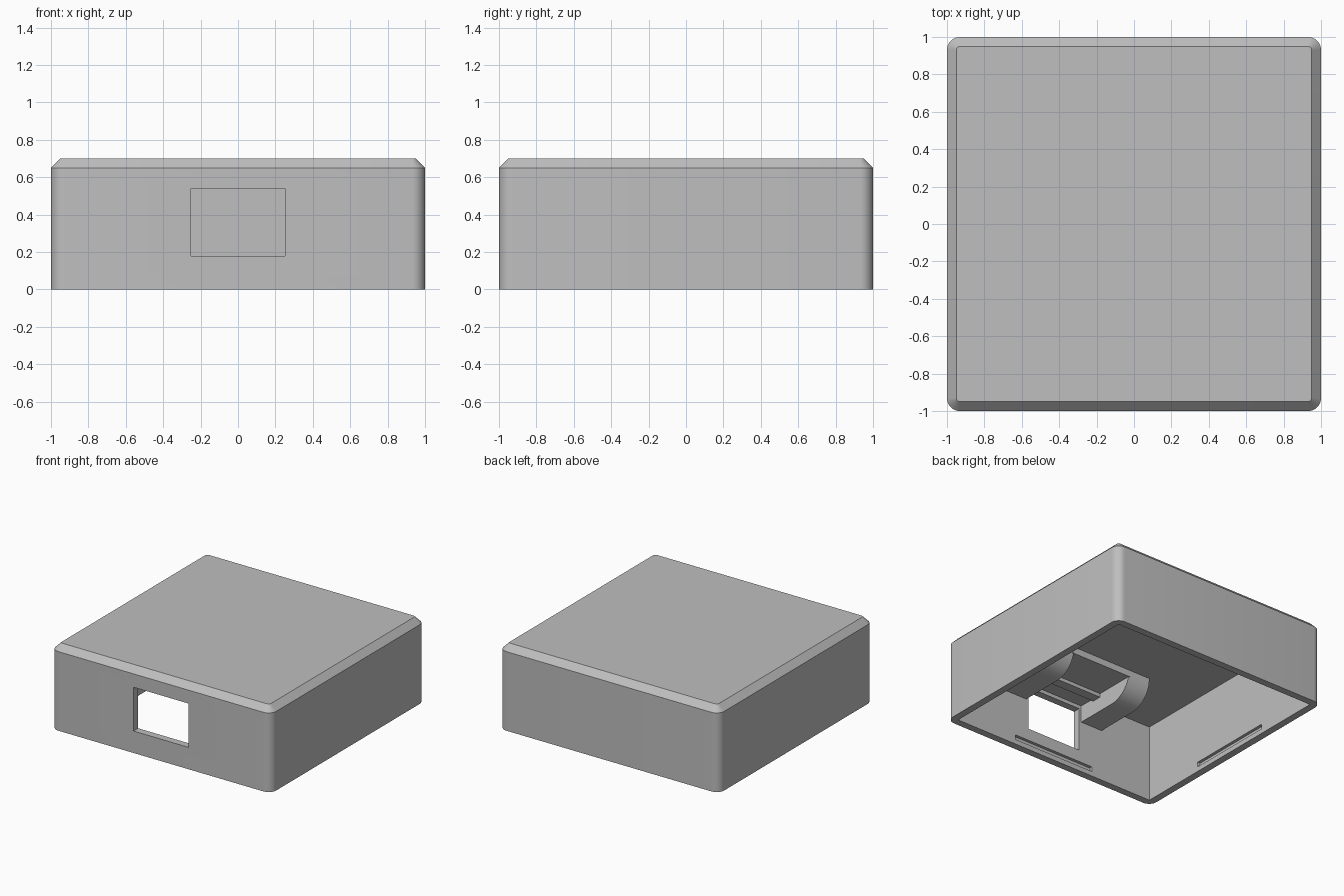
import bpy, bmesh, math

if "Cube" in bpy.data.objects:
    bpy.data.objects.remove(bpy.data.objects["Cube"], do_unlink=True)

grey = bpy.data.materials.new("plain_grey")
grey.use_nodes = True
COLOR = (0.52, 0.52, 0.52, 1)
grey.diffuse_color = COLOR
grey.node_tree.nodes["Principled BSDF"].inputs["Base Color"].default_value = COLOR

WALL = 0.94      # inner wall position
CEILING = 0.635
HEIGHT = 0.7


def add_object(name, bm):
    bmesh.ops.recalc_face_normals(bm, faces=bm.faces)
    mesh = bpy.data.meshes.new(name)
    bm.to_mesh(mesh)
    bm.free()
    mesh.materials.append(grey)
    obj = bpy.data.objects.new(name, mesh)
    bpy.context.collection.objects.link(obj)
    return obj


def box_mesh(x, y, z):
    """Box from three (low, high) ranges."""
    bm = bmesh.new()
    bmesh.ops.create_cube(bm, size=1)
    for v in bm.verts:
        v.co = [r[0] if c < 0 else r[1] for c, r in zip(v.co, (x, y, z))]
    return bm


def box(name, x, y, z):
    return add_object(name, box_mesh(x, y, z))


def extrude_profile(name, points, x0, x1):
    """Extrude a (y, z) outline along x."""
    bm = bmesh.new()
    face = bm.faces.new([bm.verts.new((x0, y, z)) for y, z in points])
    moved = bmesh.ops.extrude_face_region(bm, geom=[face])["geom"]
    for v in moved:
        if isinstance(v, bmesh.types.BMVert):
            v.co.x = x1
    return add_object(name, bm)


def activate(obj):
    bpy.ops.object.select_all(action="DESELECT")
    obj.select_set(True)
    bpy.context.view_layer.objects.active = obj


def smooth(obj):
    activate(obj)
    bpy.ops.object.shade_smooth_by_angle(angle=math.radians(30))


def cut(target, cutter):
    cutter.hide_render = True
    mod = target.modifiers.new("cut", "BOOLEAN")
    mod.operation = "DIFFERENCE"
    mod.solver = "EXACT"
    mod.object = cutter
    activate(target)
    bpy.ops.object.modifier_apply(modifier=mod.name)
    bpy.data.objects.remove(cutter, do_unlink=True)


# Outer shell: rounded upright corners, chamfered top edge
bm = box_mesh((-1, 1), (-1, 1), (0, HEIGHT))
upright = [e for e in bm.edges if abs(e.verts[0].co.z - e.verts[1].co.z) > 0.1]
bmesh.ops.bevel(bm, geom=upright, offset=0.07, segments=8, profile=0.5, affect="EDGES")
rim = [e for e in bm.edges if all(v.co.z > HEIGHT - 0.01 for v in e.verts)]
bmesh.ops.bevel(bm, geom=rim, offset=0.05, segments=1, affect="EDGES")
shell = add_object("cover_shell", bm)

# Open cavity underneath and front window
cut(shell, box("cavity_cutter", (-WALL, WALL), (-WALL, WALL), (-0.1, CEILING)))
cut(shell, box("window_cutter", (-0.25, 0.25), (-1.1, -0.9), (0.18, 0.54)))

# Snap grooves near the bottom of each inner wall
for side in (-1, 1):
    across = sorted((side * 0.9, side * 0.965))
    along = (-0.375, 0.375)
    cut(shell, box("groove_cutter", along, across, (0.04, 0.08)))
    cut(shell, box("groove_cutter", across, along, (0.04, 0.08)))
smooth(shell)

# Two bracket arms hanging from the ceiling, with a rounded lower end
BACK, BOTTOM, RADIUS = -0.38, 0.43, 0.2
arc = [(BACK - RADIUS + RADIUS * math.sin(a), BOTTOM + RADIUS - RADIUS * math.cos(a))
       for a in (math.pi / 2 * i / 10 for i in range(11))]
outline = [(-0.95, CEILING + 0.01), (-0.95, BOTTOM)] + arc + [(BACK, CEILING + 0.01)]
for name, side in (("left_bracket", 1), ("right_bracket", -1)):
    smooth(extrude_profile(name, outline, side * 0.27, side * 0.47))

# Stepped bridge between the arms
steps = [(-0.95, CEILING + 0.01), (-0.95, 0.57), (-0.8, 0.57), (-0.8, 0.55),
         (-0.72, 0.55), (-0.72, 0.58), (BACK, 0.58), (BACK, CEILING + 0.01)]
extrude_profile("bracket_bridge", steps, -0.28, 0.28)
